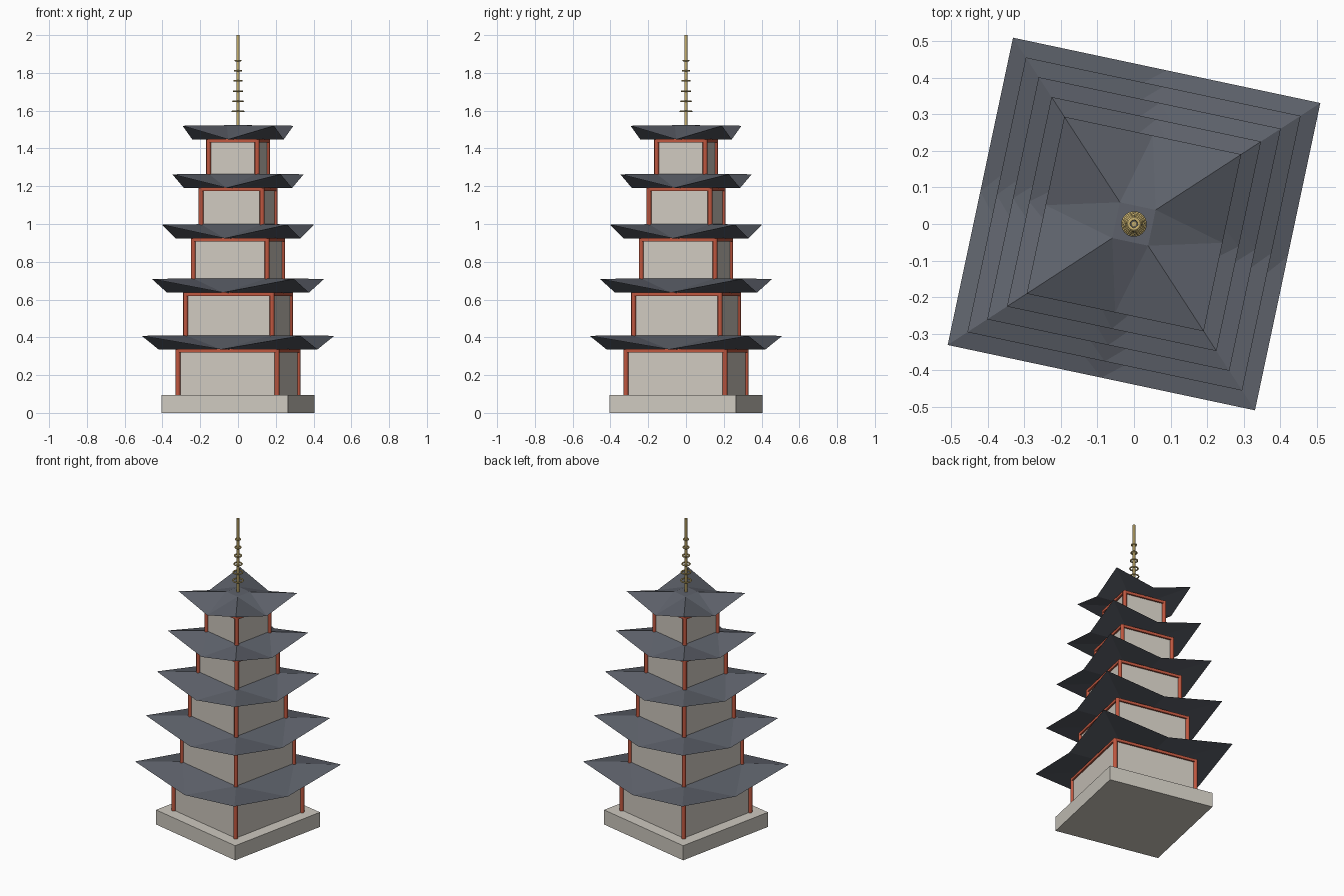
import bpy, bmesh, math
from mathutils import Matrix, Vector

cube = bpy.data.objects.get("Cube")
if cube:
    bpy.data.objects.remove(cube, do_unlink=True)

TURN = Matrix.Rotation(math.radians(-12), 4, 'Z')


def material(name, rgb):
    m = bpy.data.materials.new(name)
    m.use_nodes = True
    m.diffuse_color = (*rgb, 1)
    m.node_tree.nodes["Principled BSDF"].inputs["Base Color"].default_value = (*rgb, 1)
    return m


STONE = material("pale stone", (0.61, 0.58, 0.52))
PLASTER = material("plaster", (0.62, 0.58, 0.52))
RED = material("red timber", (0.52, 0.095, 0.05))
SLATE = material("slate tile", (0.11, 0.12, 0.145))
GOLD = material("gold", (0.58, 0.44, 0.16))


def finish(name, bm, mat, smooth=None):
    """Turn the part with the tower and store it as an object."""
    bmesh.ops.recalc_face_normals(bm, faces=bm.faces)
    mesh = bpy.data.meshes.new(name)
    bm.to_mesh(mesh)
    bm.free()
    mesh.transform(TURN)
    mesh.materials.append(mat)
    ob = bpy.data.objects.new(name, mesh)
    bpy.context.collection.objects.link(ob)
    if smooth:
        bpy.ops.object.select_all(action='DESELECT')
        ob.select_set(True)
        bpy.context.view_layer.objects.active = ob
        bpy.ops.object.shade_smooth_by_angle(angle=math.radians(smooth))
    return ob


def add_box(bm, centre, size):
    mat = Matrix.Translation(centre) @ Matrix.Diagonal((*size, 1))
    bmesh.ops.create_cube(bm, size=1, matrix=mat)


def add_post(bm, x, y, z0, z1, radius, sides):
    bmesh.ops.create_cone(bm, cap_ends=True, segments=sides, radius1=radius,
                          radius2=radius, depth=z1 - z0,
                          matrix=Matrix.Translation((x, y, (z0 + z1) / 2)))


def square(bm, half, corner_z, mid_z):
    """Ring of eight points: corners alternating with edge middles."""
    ring = [(-1, -1), (0, -1), (1, -1), (1, 0), (1, 1), (0, 1), (-1, 1), (-1, 0)]
    return [bm.verts.new((x * half, y * half, corner_z if x * y else mid_z))
            for x, y in ring]


def roof(name, half, inner, top, rise):
    """Swept roof with raised corners, a flat crown and a closed underside."""
    bm = bmesh.new()
    eave = square(bm, half, top, top - rise)
    crown = square(bm, inner, top + 0.003, top + 0.003)
    soffit = bm.verts.new((0, 0, top - rise - 0.004))
    for i in range(8):
        j = (i + 1) % 8
        # split each panel along the line from the eave middle
        a, b, c, d = eave[i], eave[j], crown[j], crown[i]
        if i % 2 == 0:
            bm.faces.new((a, b, d))
            bm.faces.new((b, c, d))
        else:
            bm.faces.new((a, b, c))
            bm.faces.new((a, c, d))
        bm.faces.new((b, a, soffit))
    bm.faces.new(crown)
    finish(name, bm, SLATE)


# Stone base
bm = bmesh.new()
add_box(bm, (0, 0, 0.0475), (0.684, 0.684, 0.095))
finish("stone_base", bm, STONE)

# Five storeys, each smaller than the one below
TOPS = [0.408, 0.709, 0.996, 1.263, 1.52]
RISE = 0.072
floor = 0.095
for i, top in enumerate(TOPS):
    n = i + 1
    wall = 0.268 - 0.0342 * i
    head = top - RISE

    bm = bmesh.new()
    add_box(bm, (0, 0, (floor + head) / 2), (2 * wall, 2 * wall, head - floor))
    finish(f"walls_{n}", bm, PLASTER)

    bm = bmesh.new()
    for sx in (-1, 1):
        for sy in (-1, 1):
            add_post(bm, sx * wall, sy * wall, floor, head, 0.013, 8)
    finish(f"corner_columns_{n}", bm, RED, 50)

    bm = bmesh.new()
    for s in (-1, 1):
        add_box(bm, (0, s * wall, head - 0.008), (2 * wall, 0.02, 0.018))
        add_box(bm, (s * wall, 0, head - 0.008), (0.02, 2 * wall, 0.018))
    finish(f"top_beams_{n}", bm, RED)

    inner = wall - 0.034 if i < 4 else 0.05
    roof(f"roof_{n}", 0.43 - 0.0456 * i, inner, top, RISE)
    floor = top

# Spire pole
bm = bmesh.new()
add_post(bm, 0, 0, 1.51, 2.0, 0.008, 10)
finish("spire_pole", bm, GOLD, 50)


def ring(name, z, radius, tube, around=20, section=6):
    """Ring swept around the pole."""
    bm = bmesh.new()
    start = [bm.verts.new((radius + tube * math.cos(a), 0, z + tube * math.sin(a)))
             for a in (math.tau * k / section for k in range(section))]
    edges = [bm.edges.new((start[k], start[(k + 1) % section])) for k in range(section)]
    bmesh.ops.spin(bm, geom=start + edges, cent=Vector(), axis=(0, 0, 1),
                   angle=math.tau, steps=around, use_merge=True)
    bmesh.ops.remove_doubles(bm, verts=bm.verts, dist=0.0001)
    finish(name, bm, GOLD, 70)


# Spire rings, shrinking upward
for k in range(6):
    ring(f"spire_ring_{k + 1}", 1.596 + 0.0538 * k, 0.0305 - 0.0033 * k, 0.0045)
